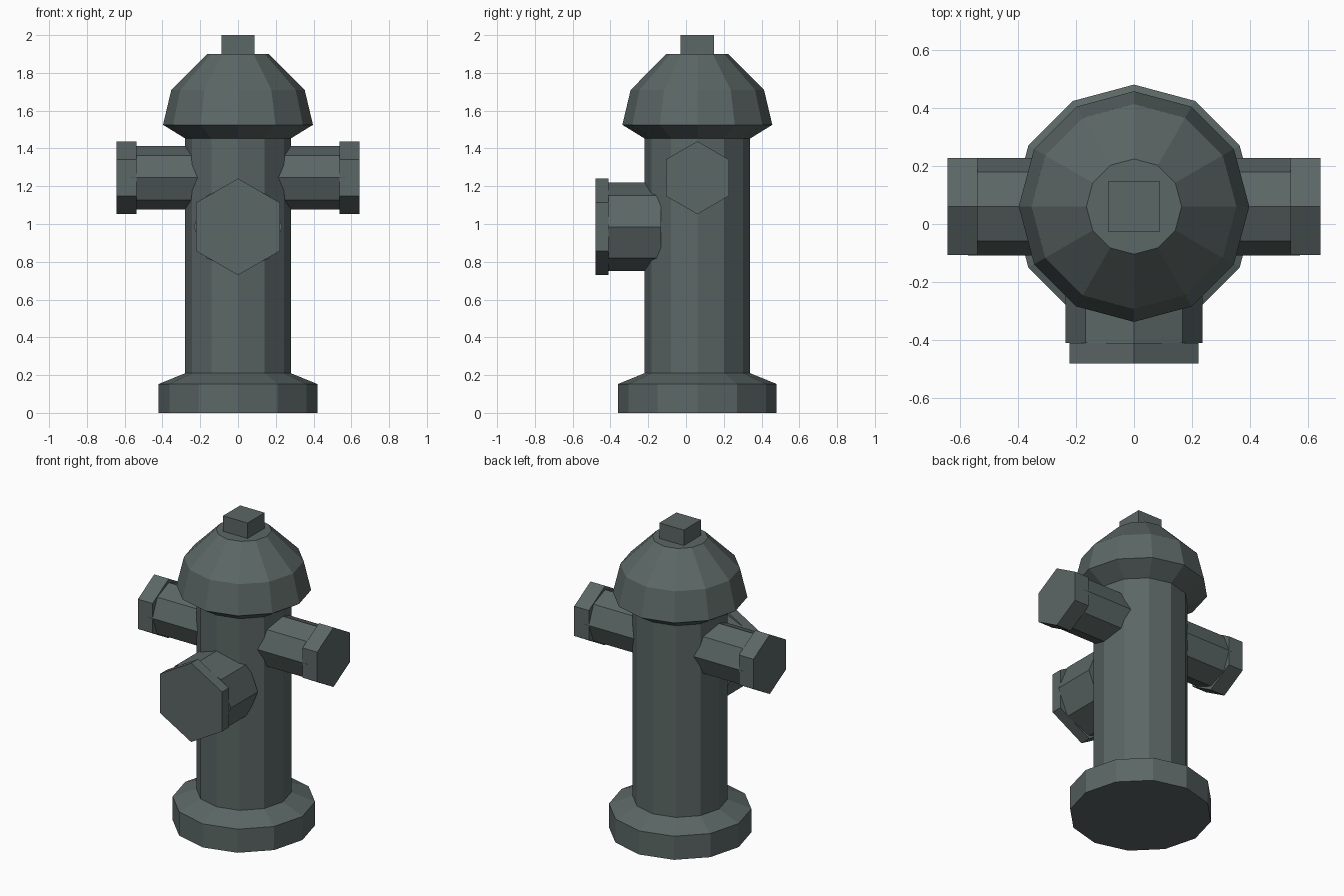
import bpy, bmesh, math
from mathutils import Matrix

if "Cube" in bpy.data.objects:
    bpy.data.objects.remove(bpy.data.objects["Cube"])

CY = 0.06  # the barrel axis sits slightly behind the origin

# Dark grey-green paint
paint = bpy.data.materials.new("dark_paint")
paint.diffuse_color = (0.105, 0.135, 0.13, 1)
paint.use_nodes = True
paint.node_tree.nodes["Principled BSDF"].inputs["Base Color"].default_value = paint.diffuse_color


def lathe(name, profile, sides, matrix, phase=0.0):
    """Closed faceted solid from (radius, height) rings, placed by a matrix."""
    bm = bmesh.new()
    rings = []
    for r, h in profile:
        ring = []
        for i in range(sides):
            a = phase + 2 * math.pi * i / sides
            ring.append(bm.verts.new((r * math.cos(a), r * math.sin(a), h)))
        rings.append(ring)
    for lo, hi in zip(rings, rings[1:]):
        for i in range(sides):
            j = (i + 1) % sides
            bm.faces.new((lo[i], lo[j], hi[j], hi[i]))
    bm.faces.new(rings[0][::-1])
    bm.faces.new(rings[-1])
    bm.transform(matrix)
    bmesh.ops.recalc_face_normals(bm, faces=bm.faces)
    mesh = bpy.data.meshes.new(name)
    bm.to_mesh(mesh)
    bm.free()
    mesh.materials.append(paint)
    obj = bpy.data.objects.new(name, mesh)
    bpy.context.collection.objects.link(obj)
    return obj


upright = Matrix.Translation((0, CY, 0))
sideways = Matrix.Translation((0, CY, 1.245)) @ Matrix.Rotation(math.pi / 2, 4, 'Y')
forward = Matrix.Translation((0, 0, 0.985)) @ Matrix.Rotation(math.pi / 2, 4, 'X')

# Flanged base with barrel, and the domed bonnet
lathe("barrel", [(0.42, 0), (0.42, 0.153), (0.28, 0.21), (0.28, 1.455)], 12, upright)
lathe("bonnet", [(0.28, 1.453), (0.397, 1.525), (0.353, 1.71), (0.164, 1.9)], 12, upright)

# Square operating nut
lathe("top_nut", [(0.088 * math.sqrt(2), 1.88), (0.088 * math.sqrt(2), 2.0)], 4,
      upright, math.pi / 4)

# Side outlets: octagonal pipe and hexagonal cap, mirrored across x
for part in (lathe("side_pipes", [(0.168, 0.1), (0.168, 0.572)], 8, sideways),
             lathe("side_caps", [(0.193, 0.538), (0.193, 0.643)], 6, sideways)):
    part.modifiers.new("Mirror", 'MIRROR').use_axis[0] = True

# Large front outlet
lathe("front_pipe", [(0.235, 0.132), (0.235, 0.41)], 8, forward)
lathe("front_cap", [(0.256, 0.41), (0.256, 0.48)], 6, forward, math.pi / 2)
